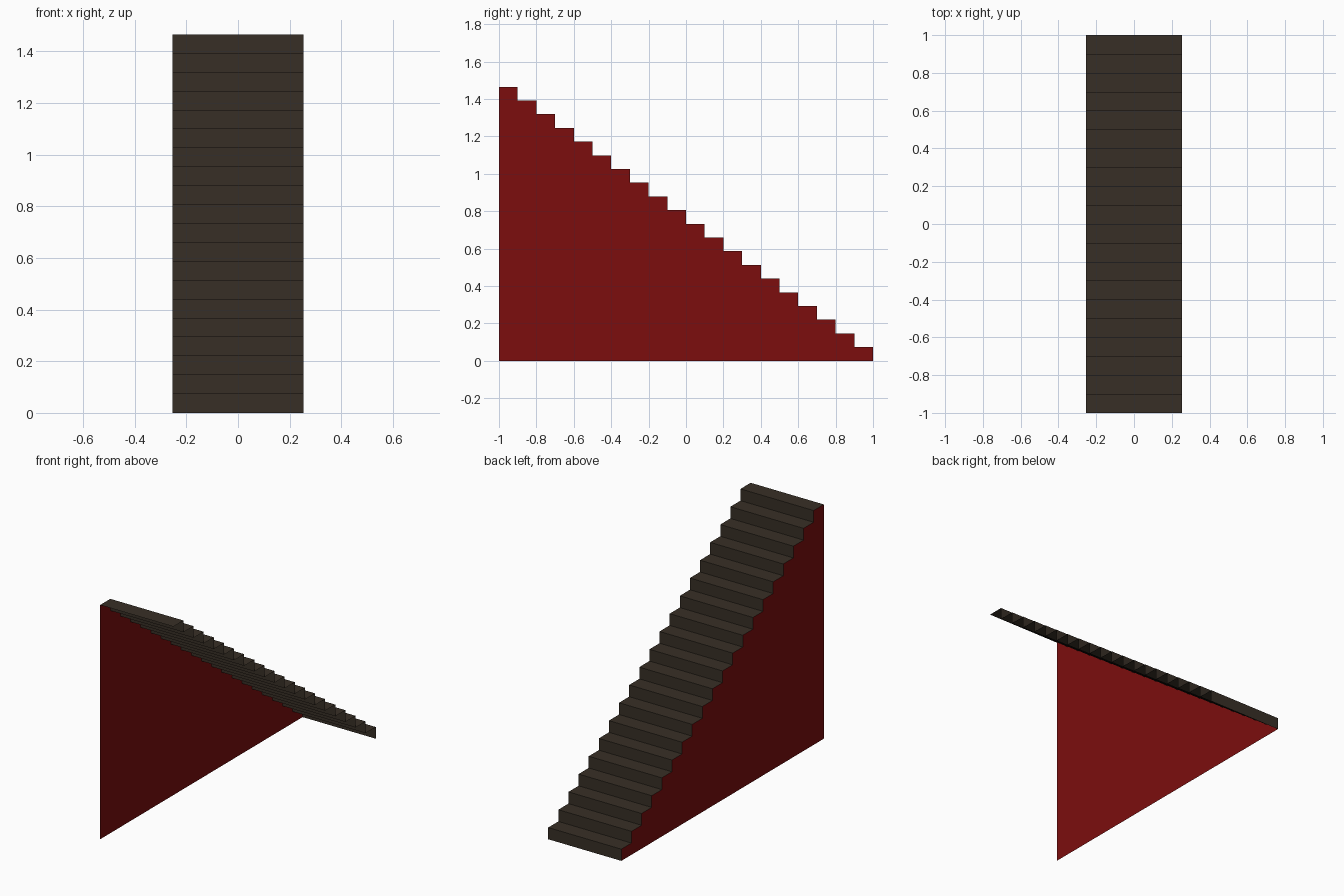
import bpy
import bmesh

cube = bpy.data.objects.get("Cube")
if cube:
    bpy.data.objects.remove(cube, do_unlink=True)

STEPS = 20
RUN = 2.0 / STEPS
RISE = 1.465 / STEPS
HALF_WIDTH = 0.253


def material(name, color):
    mat = bpy.data.materials.new(name)
    mat.use_nodes = True
    mat.diffuse_color = color
    mat.node_tree.nodes["Principled BSDF"].inputs["Base Color"].default_value = color
    return mat


def finish(bm, name, mat):
    mesh = bpy.data.meshes.new(name)
    bm.to_mesh(mesh)
    bm.free()
    mesh.materials.append(mat)
    obj = bpy.data.objects.new(name, mesh)
    bpy.context.collection.objects.link(obj)
    return obj


# Stair outline, from the floor at the back up to the top at the front
profile = [(1.0, 0.0)]
for i in range(STEPS):
    z = (i + 1) * RISE
    profile += [(1 - i * RUN, z), (1 - (i + 1) * RUN, z)]

# Folded sheet of risers and treads, open underneath and at the free end
bm = bmesh.new()
rows = [[bm.verts.new((x, y, z)) for x in (-HALF_WIDTH, HALF_WIDTH)]
        for y, z in profile]
for low, high in zip(rows, rows[1:]):
    bm.faces.new((low[1], low[0], high[0], high[1]))
bm.normal_update()
# Treads must face up and risers must face the back
for face in bm.faces:
    if face.normal.z + face.normal.y < 0:
        face.normal_flip()
finish(bm, "stair_treads_and_risers", material("dark brown", (0.039, 0.028, 0.019, 1)))

# Single thin wall carrying the stairs on one side
bm = bmesh.new()
outline = [bm.verts.new((-HALF_WIDTH, y, z)) for y, z in profile + [(-1.0, 0.0)]]
wall = bm.faces.new(outline)
bm.normal_update()
if wall.normal.x > 0:
    wall.normal_flip()
bmesh.ops.triangulate(bm, faces=[wall])
finish(bm, "side_wall", material("deep red", (0.2, 0.004, 0.004, 1)))
